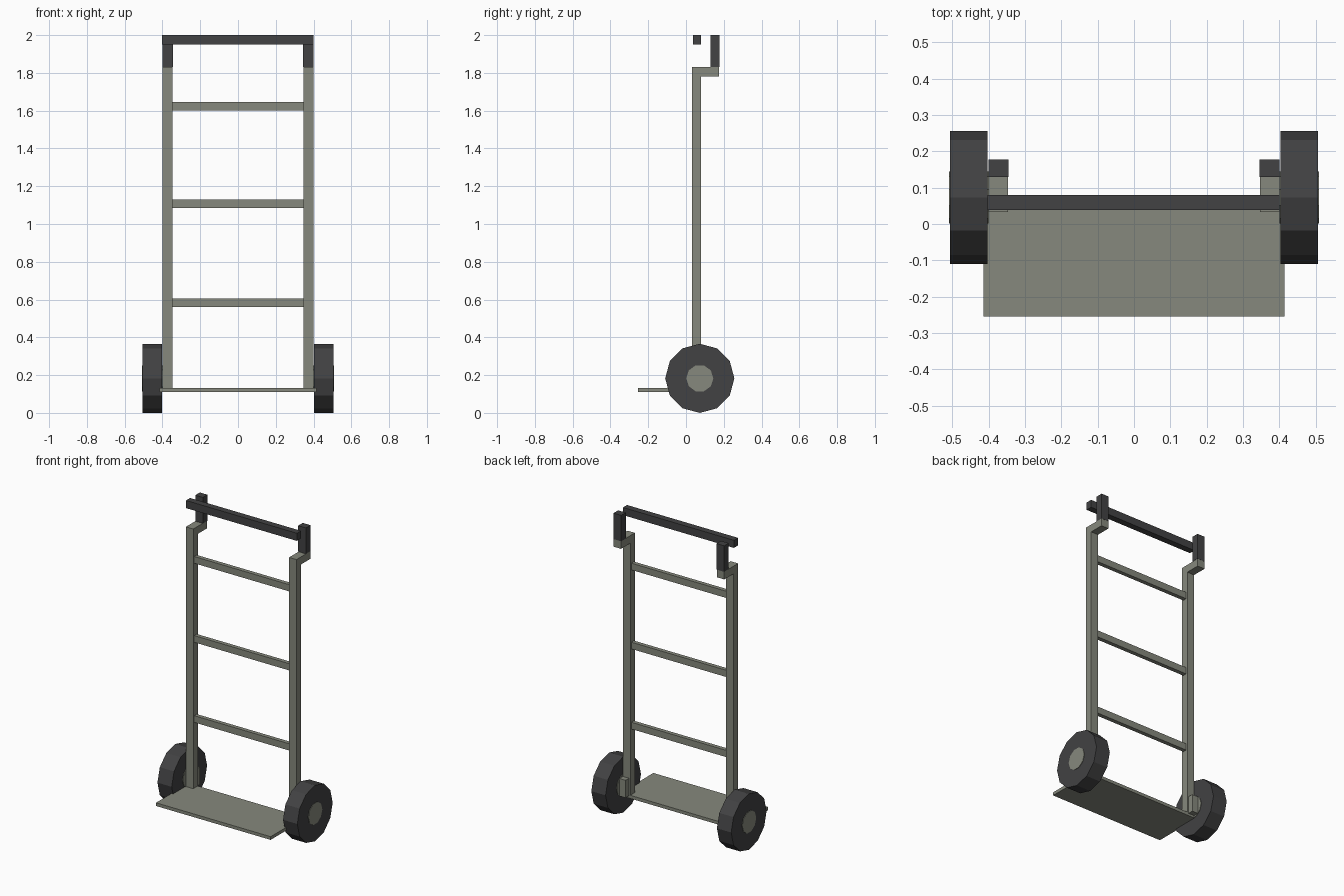
import bpy, bmesh, math
from mathutils import Matrix

if "Cube" in bpy.data.objects:
    bpy.data.objects.remove(bpy.data.objects["Cube"])


def material(name, rgb):
    m = bpy.data.materials.new(name)
    m.diffuse_color = (*rgb, 1)
    m.use_nodes = True
    m.node_tree.nodes["Principled BSDF"].inputs["Base Color"].default_value = m.diffuse_color
    return m


STEEL = material("olive grey steel", (0.24, 0.25, 0.205))
RUBBER = material("black rubber", (0.054, 0.054, 0.056))


def finish(name, bm, mat):
    bmesh.ops.recalc_face_normals(bm, faces=bm.faces)
    me = bpy.data.meshes.new(name)
    bm.to_mesh(me)
    bm.free()
    me.materials.append(mat)
    ob = bpy.data.objects.new(name, me)
    bpy.context.collection.objects.link(ob)
    return ob


def box(name, x, y, z, mat):
    """Box from (min, max) pairs on each axis."""
    bm = bmesh.new()
    bmesh.ops.create_cube(bm, size=1)
    for v in bm.verts:
        for i, (lo, hi) in enumerate((x, y, z)):
            v.co[i] = hi if v.co[i] > 0 else lo
    return finish(name, bm, mat)


def disc(name, x, radius, sides, mat):
    """Cylinder along x, centred on the wheel axis, with a corner on top."""
    bm = bmesh.new()
    bmesh.ops.create_cone(bm, cap_ends=True, segments=sides,
                          radius1=radius, radius2=radius, depth=abs(x[1] - x[0]))
    place = Matrix.Translation((sum(x) / 2, 0.073, 0.183))
    bm.transform(place @ Matrix.Rotation(math.pi / 2, 4, 'Y'))
    return finish(name, bm, mat)


def post(name, s):
    """Upright with a backward elbow at the top, one extruded side profile."""
    profile = [(0.033, 0.125), (0.08, 0.125), (0.08, 1.78),
               (0.176, 1.78), (0.176, 1.83), (0.033, 1.83)]
    bm = bmesh.new()
    face = bm.faces.new([bm.verts.new((s * 0.347, y, z)) for y, z in profile])
    out = bmesh.ops.extrude_face_region(bm, geom=[face])
    for v in out["geom"]:
        if isinstance(v, bmesh.types.BMVert):
            v.co.x = s * 0.4
    return finish(name, bm, STEEL)


# Parts repeated on both sides
for side, s in (("left", -1), ("right", 1)):
    post(f"{side}_post", s)
    box(f"{side}_grip", sorted((s * 0.345, s * 0.4)), (0.13, 0.177), (1.83, 2.0), RUBBER)
    box(f"{side}_axle_bracket", sorted((s * 0.357, s * 0.4)), (0.078, 0.115), (0.125, 0.24), STEEL)
    disc(f"{side}_wheel", (s * 0.403, s * 0.506), 0.183, 12, RUBBER)
    disc(f"{side}_hub", (s * 0.4, s * 0.509), 0.072, 10, STEEL)

# Rungs between the posts
for i, z in enumerate((0.583, 1.107, 1.624)):
    box(f"rung_{i + 1}", (-0.35, 0.35), (0.043, 0.07), (z - 0.022, z + 0.022), STEEL)

# Handle bar and load plate
box("handle_bar", (-0.403, 0.4), (0.038, 0.08), (1.95, 2.0), RUBBER)
box("load_plate", (-0.415, 0.415), (-0.255, 0.08), (0.11, 0.131), STEEL)
